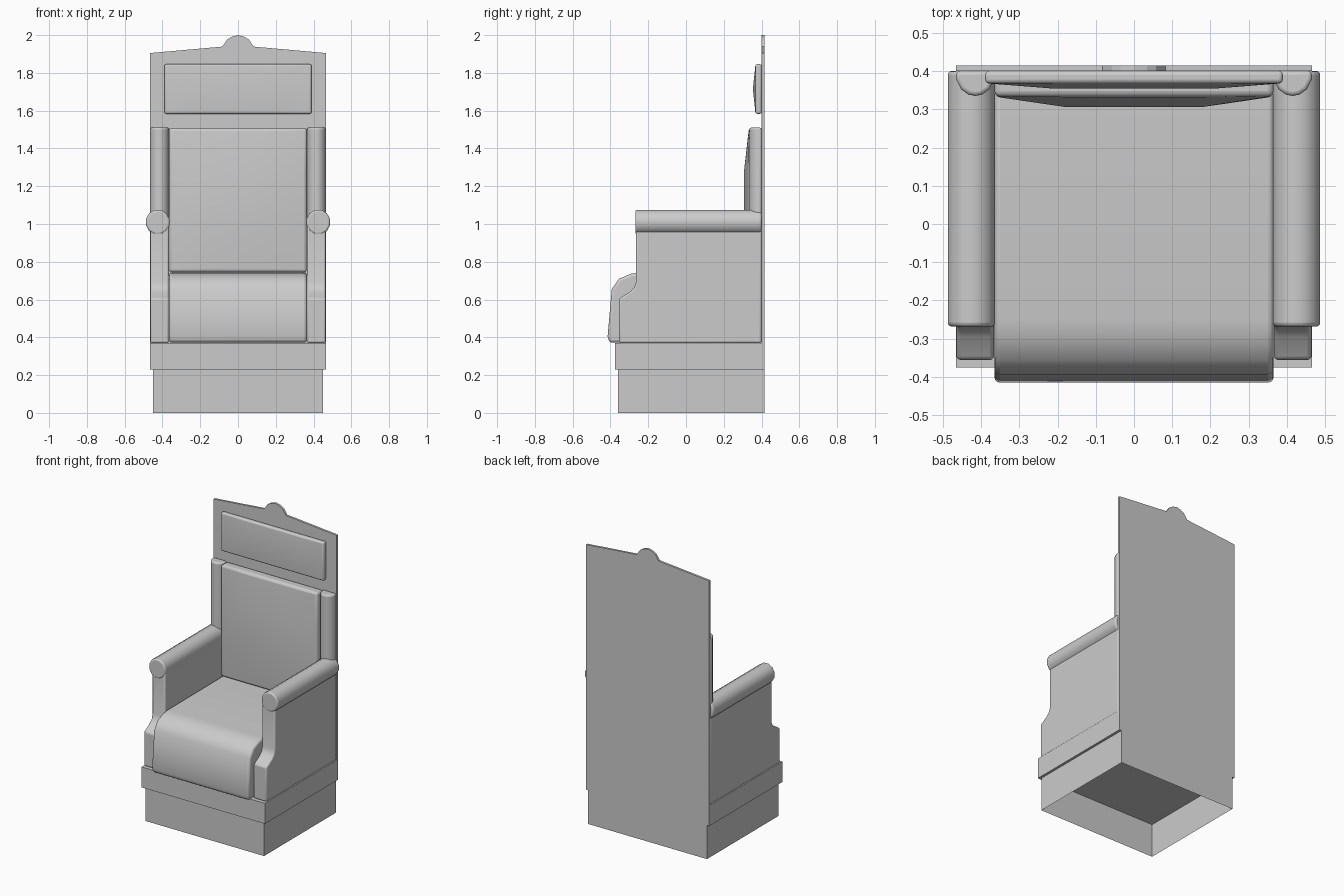
import bpy, bmesh, math

if "Cube" in bpy.data.objects:
    bpy.data.objects.remove(bpy.data.objects["Cube"])

PANEL_Y = 0.40   # front of the back panel
BACK_Y = 0.415   # rear of the chair


def finish(name, bm, bevel=0.0, mirror=False, segments=3):
    bmesh.ops.recalc_face_normals(bm, faces=bm.faces)
    mesh = bpy.data.meshes.new(name)
    bm.to_mesh(mesh)
    bm.free()
    ob = bpy.data.objects.new(name, mesh)
    bpy.context.collection.objects.link(ob)
    if mirror:
        ob.modifiers.new("Mirror", 'MIRROR')
    if bevel:
        mod = ob.modifiers.new("Bevel", 'BEVEL')
        mod.width, mod.segments = bevel, segments
        mod.limit_method, mod.angle_limit = 'ANGLE', math.radians(50)
        bpy.ops.object.select_all(action='DESELECT')
        ob.select_set(True)
        bpy.context.view_layer.objects.active = ob
        bpy.ops.object.shade_smooth_by_angle(angle=math.radians(40))
    return ob


def prism(name, pts, axis, a, b, caps=True, **kw):
    """Extrude a 2D outline along an axis from a to b."""
    place = {'x': lambda p, t: (t, p[0], p[1]),
             'y': lambda p, t: (p[0], t, p[1]),
             'z': lambda p, t: (p[0], p[1], t)}[axis]
    bm = bmesh.new()
    lo = [bm.verts.new(place(p, a)) for p in pts]
    hi = [bm.verts.new(place(p, b)) for p in pts]
    n = len(pts)
    for i in range(n):
        j = (i + 1) % n
        bm.faces.new((lo[i], lo[j], hi[j], hi[i]))
    if caps:
        bm.faces.new(lo)
        bm.faces.new(hi)
    return finish(name, bm, **kw)


def pillow(name, xs, zs, rim_y, crown_y, bevel):
    """Cushion on the back panel whose inner grid points bulge forward."""
    bm = bmesh.new()
    grid = []
    for i, x in enumerate(xs):
        col = []
        for j, z in enumerate(zs):
            inner = 0 < i < len(xs) - 1 and 0 < j < len(zs) - 1
            col.append(bm.verts.new((x, crown_y if inner else rim_y, z)))
        grid.append(col)
    for i in range(len(xs) - 1):
        for j in range(len(zs) - 1):
            bm.faces.new((grid[i][j], grid[i + 1][j], grid[i + 1][j + 1], grid[i][j + 1]))
    front = bm.faces[:]
    ext = bmesh.ops.extrude_face_region(bm, geom=front, use_keep_orig=True)
    for v in ext['geom']:
        if isinstance(v, bmesh.types.BMVert):
            v.co.y = PANEL_Y
    return finish(name, bm, bevel=bevel)


def rect(hx, y0, y1):
    return [(-hx, y0), (hx, y0), (hx, y1), (-hx, y1)]


# Plinth (hollow, open underneath) and the wider ledge above it
prism("plinth", rect(0.449, -0.36, BACK_Y), 'z', 0, 0.23, caps=False)
prism("ledge", rect(0.466, -0.375, PANEL_Y), 'z', 0.23, 0.37)

# Tall back panel with sloping top and small crest
half = [(0.466, 0.23), (0.466, 1.905), (0.083, 1.939), (0.058, 1.976), (0.034, 1.991)]
outline = half + [(0, 2.0)] + [(-x, z) for x, z in reversed(half)]
prism("back_panel", outline, 'y', PANEL_Y, BACK_Y)

# Seat cushion with a rolled front edge
seat = [(-0.35, 0.372), (-0.405, 0.372), (-0.415, 0.405), (-0.393, 0.655), (-0.355, 0.71),
        (-0.29, 0.737), (-0.25, 0.742), (0.39, 0.745), (0.39, 0.372)]
prism("seat_cushion", seat, 'x', -0.365, 0.365, bevel=0.015)

# Back cushion and headrest
pillow("back_cushion", [-0.365, -0.18, 0.18, 0.365], [0.745, 1.0, 1.27, 1.508], 0.333, 0.306, 0.015)
pillow("headrest", [-0.389, -0.21, 0.21, 0.389], [1.583, 1.715, 1.846], 0.368, 0.354, 0.01)

# Arm side panels with a curved step at the front
side = [(-0.355, 0.37), (-0.355, 0.605), (-0.295, 0.642), (-0.275, 0.662), (-0.265, 0.692),
        (-0.265, 1.03), (PANEL_Y, 1.03), (PANEL_Y, 0.37)]
prism("arm_side", side, 'x', 0.366, 0.464, bevel=0.01, mirror=True)

# Rounded armrests
roll = [(0.425 + 0.064 * math.cos(a), 1.01 + 0.067 * math.sin(a))
        for a in (math.tau * (i + 0.5) / 12 for i in range(12))]
prism("armrest", roll, 'y', -0.268, PANEL_Y, bevel=0.01, mirror=True)

# Half-round posts beside the back cushion
post = [(0.465, PANEL_Y), (0.465, 0.378), (0.452, 0.352), (0.432, 0.338), (0.415, 0.335),
        (0.398, 0.338), (0.378, 0.352), (0.365, 0.378), (0.365, PANEL_Y)]
prism("side_post", post, 'z', 1.0, 1.51, bevel=0.01, mirror=True)
